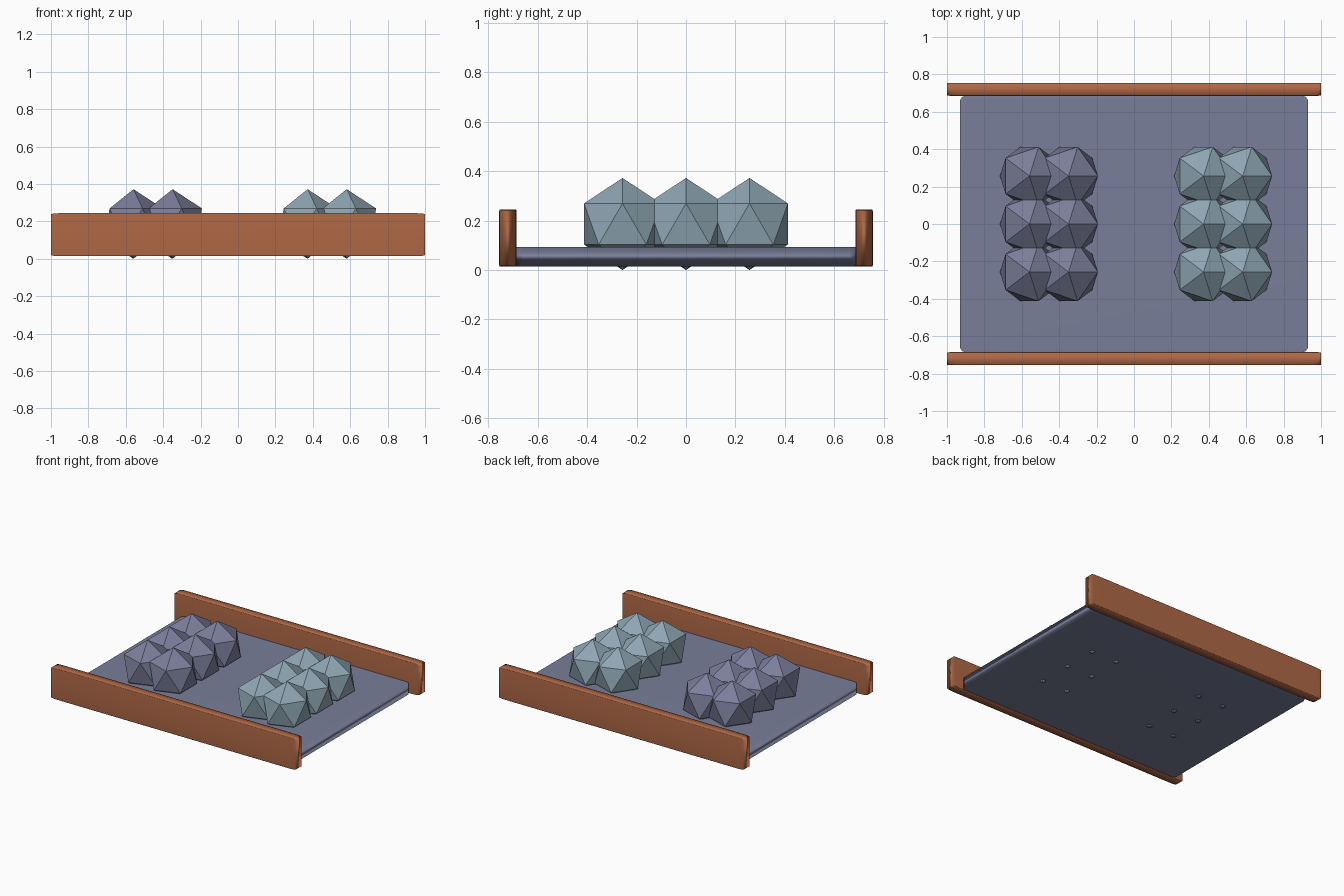
import bpy

if "Cube" in bpy.data.objects:
    bpy.data.objects.remove(bpy.data.objects["Cube"])

def material(name, rgb):
    m = bpy.data.materials.new(name)
    m.diffuse_color = (*rgb, 1)
    m.use_nodes = True
    m.node_tree.nodes["Principled BSDF"].inputs["Base Color"].default_value = m.diffuse_color
    return m

WOOD = material("brown", (0.43, 0.14, 0.06))
SLATE = material("slate", (0.19, 0.21, 0.32))
DARK = material("dark_grey", (0.2, 0.21, 0.33))
PALE = material("pale_blue", (0.27, 0.38, 0.45))

def board(name, size, loc, bevel, mat):
    """Softened box; the bevel stretches with the object scale."""
    bpy.ops.mesh.primitive_cube_add(size=1, location=loc)
    ob = bpy.context.object
    ob.name = name
    ob.scale = size
    mod = ob.modifiers.new("soft_edges", 'BEVEL')
    mod.width = bevel
    mod.segments = 2
    bpy.ops.object.shade_smooth()
    ob.data.materials.append(mat)

def lump(name, x, y, mat):
    """Faceted twenty-sided lump standing on its point."""
    bpy.ops.mesh.primitive_ico_sphere_add(subdivisions=1, radius=1, location=(x, y, 0.186))
    ob = bpy.context.object
    ob.name = name
    ob.scale = (0.176, 0.183, 0.186)
    ob.data.materials.append(mat)

# Tray base
board("tray_base", (1.86, 1.376, 0.08), (0, 0, 0.054), 0.02, SLATE)

# Side rails
for side, y in (("front", -0.72), ("back", 0.72)):
    board(side + "_rail", (2, 0.07, 0.23), (0, y, 0.129), 0.025, WOOD)

# Two clusters of 2 x 3 lumps
for name, xs, mat in (("left_lump", (-0.559, -0.35), DARK),
                      ("right_lump", (0.372, 0.581), PALE)):
    for i, x in enumerate(xs):
        for j in range(3):
            lump(f"{name}_{i}_{j}", x, (j - 1) * 0.2566, mat)
